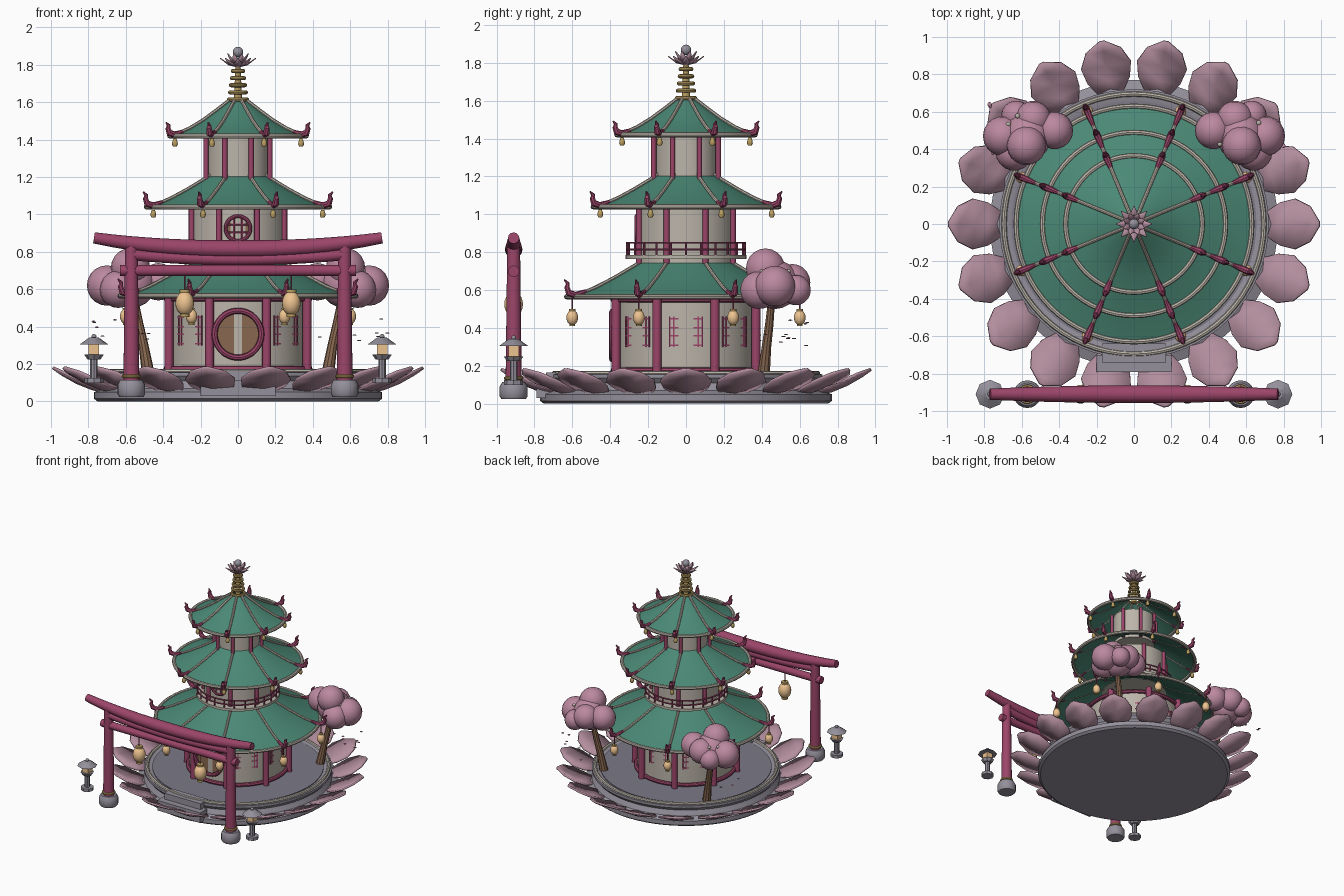
import bpy, bmesh, math, random
from mathutils import Vector, Matrix

if "Cube" in bpy.data.objects:
    bpy.data.objects.remove(bpy.data.objects["Cube"])

random.seed(4)
COL = dict(green=(.07, .25, .18), red=(.33, .06, .14), cream=(.5, .46, .4), stone=(.3, .28, .33),
           floor=(.2, .19, .24), petal=(.45, .27, .34), blossom=(.5, .25, .35), glow=(.85, .55, .28),
           gold=(.5, .35, .12), wood=(.25, .14, .08))
MATS = {}
for k, c in COL.items():
    MATS[k] = bpy.data.materials.new(k)
    MATS[k].diffuse_color = (*c, 1)


def make(name, verts, faces, col, loc=(0, 0, 0)):
    me = bpy.data.meshes.new(name)
    me.from_pydata([tuple(v) for v in verts], [], faces)
    bm = bmesh.new()
    bm.from_mesh(me)
    bmesh.ops.remove_doubles(bm, verts=bm.verts, dist=1e-5)
    bmesh.ops.recalc_face_normals(bm, faces=bm.faces)
    bm.to_mesh(me)
    bm.free()
    me.shade_smooth()
    me.set_sharp_from_angle(angle=math.radians(35))
    me.materials.append(MATS[col])
    ob = bpy.data.objects.new(name, me)
    ob.matrix_world = Matrix.Translation(loc)
    bpy.context.collection.objects.link(ob)
    return ob


def lathe(name, prof, col, loc=(0, 0, 0), n=32, closed=False):
    m = len(prof)
    vs = [(r * math.cos(a), r * math.sin(a), z) for a in [2 * math.pi * i / n for i in range(n)] for r, z in prof]
    fs = [(i * m + j, (i + 1) % n * m + j, (i + 1) % n * m + (j + 1) % m, i * m + (j + 1) % m)
          for i in range(n) for j in range(m if closed else m - 1)]
    return make(name, vs, fs, col, loc)


def cyl(name, r, z0, z1, col, loc=(0, 0, 0), n=16, r2=None):
    return lathe(name, [(0, z0), (r, z0), (r if r2 is None else r2, z1), (0, z1)], col, loc, n)


def torus(name, R, r, col, loc=(0, 0, 0), n=48, k=8):
    return lathe(name, [(R + r * math.cos(2 * math.pi * i / k), r * math.sin(2 * math.pi * i / k)) for i in range(k)],
                 col, loc, n, True)


def tube(name, pts, rad, col, k=8):
    pts = [Vector(p) for p in pts]
    vs, fs = [], []
    for i, p in enumerate(pts):
        t = (pts[min(i + 1, len(pts) - 1)] - pts[max(i - 1, 0)]).normalized()
        u = t.cross(Vector((0, 1, 0)) if abs(t.y) < .8 else Vector((0, 0, 1))).normalized()
        w = t.cross(u)
        r = rad[i] if isinstance(rad, (list, tuple)) else rad
        vs += [p + r * (u * math.cos(2 * math.pi * j / k) + w * math.sin(2 * math.pi * j / k)) for j in range(k)]
    for i in range(len(pts) - 1):
        fs += [(i * k + j, i * k + (j + 1) % k, (i + 1) * k + (j + 1) % k, (i + 1) * k + j) for j in range(k)]
    fs += [tuple(range(k)), tuple(range(len(vs) - k, len(vs)))]
    return make(name, vs, fs, col)


def box(name, lo, hi, col):
    vs = [(x, y, z) for x in (lo[0], hi[0]) for y in (lo[1], hi[1]) for z in (lo[2], hi[2])]
    return make(name, vs, [(0, 1, 3, 2), (4, 5, 7, 6), (0, 1, 5, 4), (2, 3, 7, 6), (0, 2, 6, 4), (1, 3, 7, 5)], col)


def ball(name, r, col, loc, sz=1):
    return lathe(name, [(r * math.sin(math.pi * i / 10), -sz * r * math.cos(math.pi * i / 10)) for i in range(11)],
                 col, loc, 18)


def around(ob, n, start=0, idx=None):
    """Copy an object about the z axis; the first one moves to the start angle."""
    base = ob.matrix_world.copy()
    for c, i in enumerate(idx or range(n)):
        o = ob
        if c:
            o = ob.copy()
            bpy.context.collection.objects.link(o)
        o.matrix_world = Matrix.Rotation(math.radians(start + 360 * i / n), 4, 'Z') @ base


def petal(name, rows, lift, thick):
    vs = [v for r, z, w in rows for v in ((r, -w, z + lift * w), (r, 0, z), (r, w, z + lift * w))]
    fs = [(3 * i + j, 3 * i + j + 1, 3 * i + j + 4, 3 * i + j + 3) for i in range(len(rows) - 1) for j in (0, 1)]
    ob = make(name, vs, fs, 'petal')
    s = ob.modifiers.new('thick', 'SOLIDIFY')
    s.thickness = thick
    s.offset = 0
    return ob


def lantern(name, x, y, z, r, top):
    return [ball(name, r, 'glow', (x, y, z), 1.3),
            cyl(name + '_cap', r * .55, 1.15 * r, 1.45 * r, 'gold', (x, y, z), 12),
            cyl(name + '_foot', r * .5, -1.45 * r, -1.15 * r, 'gold', (x, y, z), 12),
            cyl(name + '_cord', .004, 0, top - z, 'red', (x, y, z), 6)]


# Terrace, lotus petals and steps
lathe('terrace', [(0, 0), (.75, 0), (.77, .015), (.77, .05), (.72, .07), (.70, .11), (.72, .135), (.72, .155),
                  (.68, .16), (.66, .15), (0, .15)], 'stone', n=64)
cyl('terrace_floor', .655, .148, .156, 'floor', n=64)
torus('terrace_rim', .695, .014, 'cream', (0, 0, .16), 64)
around(petal('base_petal', [(.70, .05, .06), (.78, .068, .115), (.86, .10, .135), (.94, .145, .095), (.99, .18, .012)],
             .15, .015), 18)
box('upper_step', (-.17, -.74, .05), (.17, -.64, .165), 'stone')
box('lower_step', (-.2, -.79, .03), (.2, -.70, .115), 'stone')

# Three storeys: wall radius, column radius, floor z, top z, roof profile
TIERS = [(.37, .40, .15, .58, [(.20, .775), (.30, .72), (.40, .665), (.51, .61), (.63, .565)], .024),
         (.26, .268, .74, 1.06, [(.13, 1.225), (.21, 1.175), (.30, 1.125), (.39, 1.08), (.49, 1.04)], .016),
         (.165, .185, 1.18, 1.44, [(.05, 1.605), (.12, 1.555), (.20, 1.50), (.28, 1.455), (.365, 1.42)], .014)]
for i, (wr, cr, z0, z1, prof, pr) in enumerate(TIERS):
    t = f'tier{i + 1}_'
    cyl(t + 'wall', wr, z0, z1, 'cream', n=32)
    around(cyl(t + 'column', pr, z0, z1, 'red', (cr, 0, 0), 12), 8, 22.5)
    lathe(t + 'roof', prof, 'green', n=48)
    er, ez = prof[-1]
    torus(t + 'eave', er, .014, 'cream', (0, 0, ez), 64)
    around(tube(t + 'ridge', [(r, 0, z + .006) for r, z in prof], .01, 'cream'), 8, 22.5)
    s = .8 + .2 * (2 - i) / 2
    tail = [(-.06, .03), (0, .008), (.04, .02), (.05, .05), (.045, .07), (.065, .09)]
    around(tube(t + 'ridge_tail', [(er + a * s, 0, ez + b * s) for a, b in tail],
                [.01, .018, .019, .015, .011, .004], 'red'), 8, 22.5)
    if i == 0:
        for o in lantern('eave_lantern', .65, 0, .455, .031, .57):
            around(o, 8, 22.5)
    else:
        around(lathe(t + 'bell', [(0, 0), (.008, 0), (.014, -.015), (.016, -.03), (.010, -.042), (0, -.042)], 'gold',
                     (er, 0, ez - .015), 10), 8, 22.5)
for z in (.175, .55):
    torus('tier1_beam', .383, .016, 'red', (0, 0, z))

# Moon door, round window and lattice windows
XROT = Matrix.Rotation(math.pi / 2, 4, 'X')
for name, R, r, y, z in (('door_ring', .125, .016, -.39, .36), ('window_ring', .066, .01, -.262, .925)):
    torus(name, R, r, 'red').matrix_world = Matrix.Translation((0, y, z)) @ XROT
cyl('door_panel', .12, -.008, .008, 'wood', n=32).matrix_world = Matrix.Translation((0, -.36, .36)) @ XROT
cyl('window_panel', .06, -.008, .008, 'wood', n=32).matrix_world = Matrix.Translation((0, -.248, .925)) @ XROT
for d in (-.022, .022):
    tube('window_bar_upright', [(d, -.262, .865), (d, -.262, .985)], .005, 'red')
    tube('window_bar_level', [(-.06, -.262, .925 + d), (.06, -.262, .925 + d)], .005, 'red')
sides = [0, 1, 2, 3, 4, 5, 7]
for y in (-.085, -.065, .065, .085):
    around(box('lattice_upright', (.354, y - .004, .30), (.366, y + .004, .46), 'red'), 8, 0, sides)
for z in (.31, .36, .40, .45):
    around(box('lattice_level', (.354, -.09, z - .004), (.366, .09, z + .004), 'red'), 8, 0, sides)

# Balcony
cyl('balcony_floor', .32, .765, .785, 'cream', n=48)
for z in (.815, .85):
    torus('balcony_rail', .312, .006, 'red', (0, 0, z), 48, 6)
around(cyl('balcony_post', .006, .78, .85, 'red', (.312, 0, 0), 6), 24)

# Spire
cyl('spire_pole', .022, 1.59, 1.80, 'gold', r2=.014)
for j in range(5):
    torus('spire_ring', .048 - .005 * j, .011, 'gold', (0, 0, 1.615 + .038 * j), 24)
for rows, off in (([(.01, 1.79, .01), (.05, 1.80, .022), (.095, 1.835, .002)], 0),
                  ([(.01, 1.79, .01), (.035, 1.82, .02), (.06, 1.86, .002)], 22.5)):
    around(petal('spire_petal', rows, .2, .005), 8, off)
ball('spire_pearl', .028, 'stone', (0, 0, 1.868))

# Gate
GY = -.91
xs = [-.77 + 1.54 * i / 16 for i in range(17)]
tube('gate_top_beam', [(x, GY, .815 + .06 * (abs(x) / .77) ** 2.2) for x in xs],
     [.047 - .017 * (abs(x) / .77) ** 2 for x in xs], 'red', 12)
tube('gate_middle_beam', [(x, GY, .76 + .03 * (abs(x) / .6) ** 2) for x in xs[2:-2]], .032, 'red', 12)
tube('gate_lower_beam', [(-.63, GY, .70), (.63, GY, .70)], .03, 'red', 12)
for s in (-1, 1):
    cyl('gate_pillar', .043, .08, .83, 'red', (s * .57, GY, 0), 20, .034)
    lathe('gate_foot', [(0, .025), (.065, .025), (.074, .04), (.074, .09), (.06, .115), (0, .115)], 'stone',
          (s * .57, GY, 0), 20)
    torus('gate_pillar_band', .043, .009, 'gold', (s * .57, GY, .135), 24)
    lantern('gate_lantern', s * .285, GY, .525, .05, .68)
    # Stone lanterns beside the gate
    L = (s * .77, GY, 0)
    cyl('stone_lantern_base', .05, .10, .125, 'stone', L, 8)
    cyl('stone_lantern_post', .02, .12, .235, 'stone', L, 8)
    cyl('stone_lantern_shelf', .035, .225, .25, 'stone', L, 8, .052)
    box('stone_lantern_light', (s * .77 - .028, GY - .028, .25), (s * .77 + .028, GY + .028, .31), 'glow')
    cyl('stone_lantern_roof', .077, .305, .342, 'stone', L, 8, .025)
    ball('stone_lantern_knob', .013, 'stone', (s * .77, GY, .348))
    # Blossom trees and drifting petals
    tube('tree_trunk', [(s * .48, .41, .15), (s * .505, .425, .3), (s * .53, .44, .42), (s * .56, .455, .58)],
         [.034, .026, .023, .018], 'wood', 10)
    for x, y, z, r in ((.575, .42, .715, .105), (.54, .56, .64, .098), (.70, .47, .62, .108), (.425, .5, .64, .1),
                       (.64, .385, .60, .10), (.57, .47, .63, .13), (.63, .58, .6, .08)):
        ball('tree_blossom', r, 'blossom', (s * x, y, z))
    for _ in range(9):
        p = Vector((s * random.uniform(.42, .8), random.uniform(.35, .7), random.uniform(.3, .46)))
        ball('drifting_petal', .011, 'blossom', p, .3)
    for _ in range(6):
        a = random.uniform(0, 6.28)
        ball('small_flower', .013, 'cream', (s * (.57 + .12 * math.cos(a)), .47 + .12 * math.sin(a), .70), .8)

for m in bpy.data.materials:
    if m.users and not m.is_grease_pencil:
        m.use_nodes = True
        m.node_tree.nodes["Principled BSDF"].inputs["Base Color"].default_value = m.diffuse_color
